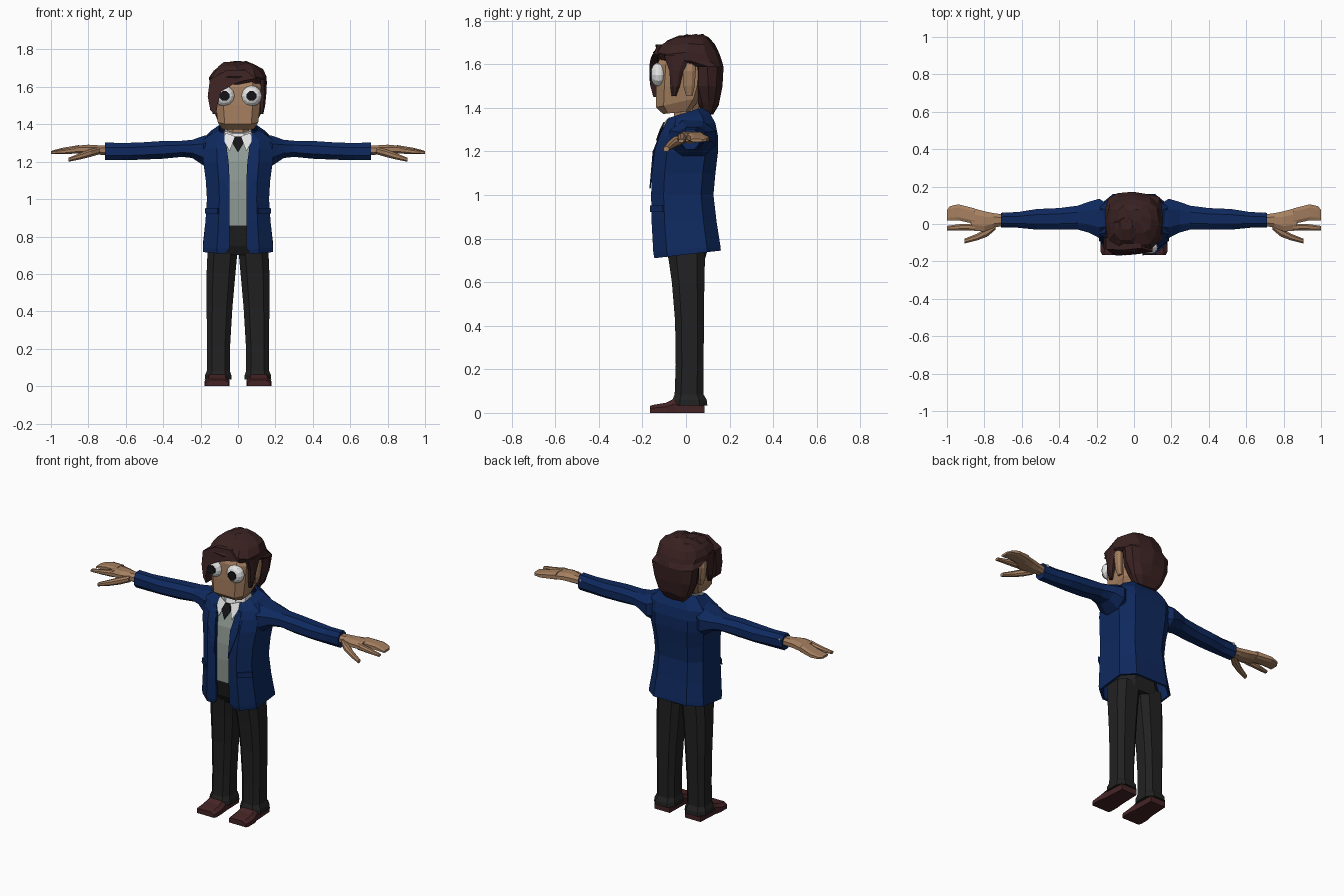
import bpy, bmesh, math, random
from mathutils import Vector

random.seed(4)


def material(name, r, g, b):
    m = bpy.data.materials.new(name)
    m.diffuse_color = (r, g, b, 1)
    return m


NAVY = material("navy cloth", 0.0045, 0.022, 0.112)
SKIN = material("skin", 0.38, 0.215, 0.118)
HAIR = material("dark brown hair", 0.042, 0.0155, 0.0155)
BLACK = material("charcoal cloth", 0.0155, 0.0155, 0.0155)
GREY = material("grey green knit", 0.28, 0.33, 0.30)
WHITE = material("white", 0.78, 0.78, 0.78)
SHOE = material("dark red leather", 0.06, 0.0175, 0.019)
INK = material("near black", 0.007, 0.007, 0.009)


def finish(name, bm, mat, recalc=True):
    if recalc:
        bmesh.ops.recalc_face_normals(bm, faces=bm.faces[:])
    me = bpy.data.meshes.new(name)
    bm.to_mesh(me)
    bm.free()
    me.materials.append(mat)
    ob = bpy.data.objects.new(name, me)
    bpy.context.collection.objects.link(ob)
    return ob


def loft(name, rings, mat, closed=True, jitter=0.0, side=1):
    """Skin a list of equal-length rings; side=-1 mirrors in x."""
    bm = bmesh.new()
    rows = [[bm.verts.new((p[0] * side + random.uniform(-jitter, jitter),
                           p[1] + random.uniform(-jitter, jitter),
                           p[2] + random.uniform(-jitter, jitter))) for p in r] for r in rings]
    n = len(rows[0])
    for a, b in zip(rows, rows[1:]):
        for i in range(n if closed else n - 1):
            k = (i + 1) % n
            bm.faces.new((a[i], a[k], b[k], b[i]))
    if closed:
        bm.faces.new(rows[0][::-1])
        bm.faces.new(rows[-1])
    return finish(name, bm, mat, closed)


def plate(name, pts, push, mat, side=1):
    """Extrude a polygon by a vector."""
    bm = bmesh.new()
    a = [bm.verts.new((p[0] * side, p[1], p[2])) for p in pts]
    b = [bm.verts.new((p[0] * side + push[0] * side, p[1] + push[1], p[2] + push[2])) for p in pts]
    bm.faces.new(a)
    bm.faces.new(b[::-1])
    for i in range(len(a)):
        k = (i + 1) % len(a)
        bm.faces.new((a[i], b[i], b[k], a[k]))
    return finish(name, bm, mat)


def octagon(u0, u1, v0, v1, c=0.27):
    """Rectangle with cut corners."""
    du, dv = (u1 - u0) * c, (v1 - v0) * c
    return [(u0 + du, v0), (u1 - du, v0), (u1, v0 + dv), (u1, v1 - dv),
            (u1 - du, v1), (u0 + du, v1), (u0, v1 - dv), (u0, v0 + dv)]


def z_rings(levels, c=0.27):
    """Levels: z front, z back, x0, x1, y front, y back."""
    return [[(x, y, zf + (zb - zf) * (y - f) / (b - f)) for x, y in octagon(x0, x1, f, b, c)]
            for zf, zb, x0, x1, f, b in levels]


def x_rings(levels, c=0.27):
    """Levels: x, y0, y1, z0, z1."""
    return [[(x, y, z) for y, z in octagon(y0, y1, z0, z1, c)] for x, y0, y1, z0, z1 in levels]


def sym(levels):
    return [(zf, zb, -w, w, f, b) for zf, zb, w, f, b in levels]


# Jacket: open-fronted shell
rings = []
for zf, zb, w, f, b, o in [
        (0.71, 0.745, 0.188, -0.145, 0.16, 0.065), (0.735, 0.765, 0.188, -0.150, 0.158, 0.046),
        (0.88, 0.88, 0.174, -0.158, 0.14, 0.045), (1.0, 1.0, 0.166, -0.16, 0.126, 0.045),
        (1.1, 1.1, 0.172, -0.157, 0.135, 0.045), (1.2, 1.2, 0.186, -0.145, 0.147, 0.05),
        (1.27, 1.27, 0.19, -0.123, 0.147, 0.06), (1.315, 1.33, 0.185, -0.10, 0.135, 0.07),
        (1.345, 1.375, 0.14, -0.085, 0.11, 0.072), (1.355, 1.405, 0.102, -0.075, 0.085, 0.074)]:
    d = (b - f) * 0.2
    m = max(o + 0.012, 0.6 * w)
    half = [(o, f), (m, f), (w, f + d), (w, b - d), (0.6 * w, b), (0, b)]
    loop = half + [(-x, y) for x, y in half[-2::-1]]
    rings.append([(x, y, zf + (zb - zf) * (y - f) / (b - f)) for x, y in loop])
jacket = loft("jacket", rings, NAVY, closed=False)
solid = jacket.modifiers.new("thickness", "SOLIDIFY")
solid.thickness = 0.014
solid.offset = -1

# Knit vest, trouser top and neck
loft("vest", z_rings(sym([
    (0.855, 0.855, 0.12, -0.14, 0.09), (1.0, 1.0, 0.12, -0.146, 0.09),
    (1.1, 1.1, 0.125, -0.143, 0.1), (1.2, 1.2, 0.135, -0.131, 0.11),
    (1.28, 1.28, 0.13, -0.104, 0.1), (1.335, 1.36, 0.08, -0.072, 0.07)])), GREY)
loft("trouser_top", z_rings(sym([
    (0.70, 0.70, 0.15, -0.075, 0.085), (0.75, 0.75, 0.155, -0.105, 0.1),
    (0.865, 0.865, 0.125, -0.132, 0.095)])), BLACK)
loft("neck", z_rings(sym([
    (1.27, 1.27, 0.06, -0.055, 0.06), (1.43, 1.43, 0.06, -0.055, 0.06)])), SKIN)

# Shirt collar and tie
loft("collar_band", z_rings(sym([
    (1.29, 1.33, 0.08, -0.09, 0.068), (1.352, 1.395, 0.07, -0.068, 0.066)])), WHITE)
plate("tie", [(-0.017, -0.095, 1.335), (0.017, -0.095, 1.335), (0.03, -0.113, 1.30),
              (0.0, -0.130, 1.25), (-0.03, -0.113, 1.30)], (0, -0.008, 0), INK)

# Head
loft("head", z_rings(sym([
    (1.372, 1.385, 0.085, -0.105, 0.02), (1.402, 1.45, 0.108, -0.138, 0.07),
    (1.5, 1.5, 0.118, -0.138, 0.09), (1.6, 1.6, 0.124, -0.132, 0.1),
    (1.67, 1.67, 0.1, -0.1, 0.09)]), 0.17), SKIN)

# Hair: main mass, then the swept fringe
rings = []
for z, w, f, b in [(1.372, 0.07, 0.07, 0.13), (1.42, 0.11, 0.05, 0.152), (1.5, 0.14, 0.036, 0.163),
                   (1.59, 0.15, 0.025, 0.168), (1.615, 0.15, -0.125, 0.166),
                   (1.65, 0.152, -0.15, 0.152), (1.69, 0.132, -0.115, 0.132),
                   (1.722, 0.09, -0.05, 0.105), (1.735, 0.04, 0.01, 0.075)]:
    rings.append([])
    for i in range(12):
        c, s = math.cos(math.tau * i / 12), math.sin(math.tau * i / 12)
        c, s = [math.copysign(abs(t) ** 0.75, t) for t in (c, s)]
        rings[-1].append((w * c, (f + b) / 2 + (b - f) / 2 * s, z))
loft("hair", rings, HAIR, jitter=0.006)
plate("fringe", [(0.10, -0.148, 1.645), (0.03, -0.16, 1.632), (-0.03, -0.166, 1.612),
                 (-0.09, -0.168, 1.575), (-0.108, -0.166, 1.51), (-0.118, -0.15, 1.45),
                 (-0.148, -0.135, 1.475), (-0.162, -0.13, 1.55), (-0.15, -0.135, 1.64),
                 (-0.06, -0.14, 1.69), (0.04, -0.13, 1.69)], (0, 0.06, 0), HAIR)
loft("crown_tuft", z_rings([
    (1.67, 1.67, -0.13, 0.06, -0.125, 0.04), (1.71, 1.71, -0.105, 0.02, -0.085, 0.04),
    (1.733, 1.733, -0.075, -0.01, -0.03, 0.03)]), HAIR)

for side, tag in ((1, "right"), (-1, "left")):
    # Face parts
    loft(tag + "_ear", z_rings([
        (1.455, 1.455, 0.105, 0.125, 0.0, 0.03), (1.5, 1.5, 0.105, 0.138, -0.012, 0.04),
        (1.57, 1.57, 0.105, 0.147, -0.015, 0.045), (1.61, 1.61, 0.105, 0.14, -0.01, 0.04)]),
        SKIN, side=side)
    loft(tag + "_sideburn", z_rings([
        (1.455, 1.455, 0.115, 0.135, -0.066, -0.045), (1.5, 1.5, 0.112, 0.145, -0.072, -0.028),
        (1.57, 1.57, 0.11, 0.152, -0.076, -0.012), (1.64, 1.64, 0.11, 0.15, -0.1, 0.03)]),
        HAIR, side=side)
    bm = bmesh.new()
    bmesh.ops.create_uvsphere(bm, u_segments=12, v_segments=8, radius=0.056)
    for v in bm.verts:
        x, y, z = v.co
        v.co = Vector((x + 0.072 * side, -0.126 - z * 0.68, y + 1.552))
    finish(tag + "_eye", bm, WHITE)
    plate(tag + "_pupil", [(0.072 + 0.028 * math.cos(math.tau * (i + 0.5) / 8), -0.167,
                            1.552 + 0.028 * math.sin(math.tau * (i + 0.5) / 8)) for i in range(8)],
          (0, 0.009, 0), INK, side)

    # Collar point, lapel, pocket flap
    plate(tag + "_collar_point", [(0.012, -0.092, 1.335), (0.07, -0.075, 1.355), (0.073, -0.098, 1.31),
                                  (0.046, -0.124, 1.255)], (0, -0.006, 0), WHITE, side)
    plate(tag + "_lapel", [(0.046, -0.162, 1.03), (0.052, -0.147, 1.2), (0.073, -0.1, 1.315),
                           (0.1, -0.104, 1.305), (0.105, -0.147, 1.2)], (0, -0.006, 0), NAVY, side)
    plate(tag + "_pocket_flap", [(0.104, -0.159, 0.952), (0.17, -0.102, 0.952),
                                 (0.173, -0.100, 0.922), (0.105, -0.159, 0.922)],
          (0.005, -0.006, 0), NAVY, side)

    # Sleeve and cuff button
    loft(tag + "_sleeve", x_rings([
        (0.11, -0.05, 0.085, 1.18, 1.355), (0.185, -0.075, 0.135, 1.18, 1.338),
        (0.245, -0.045, 0.118, 1.22, 1.317), (0.30, -0.03, 0.098, 1.226, 1.312),
        (0.40, -0.03, 0.085, 1.216, 1.311), (0.52, -0.03, 0.08, 1.211, 1.303),
        (0.62, -0.02, 0.064, 1.208, 1.300), (0.71, -0.02, 0.06, 1.208, 1.303)]), NAVY, side=side)
    plate(tag + "_cuff_button", [(0.685, 0.055, 1.272), (0.697, 0.055, 1.272),
                                 (0.697, 0.055, 1.286), (0.685, 0.055, 1.286)],
          (0, 0.007, 0.003), WHITE, side)

    # Hand: palm, finger group, forefinger, thumb
    loft(tag + "_palm", x_rings([
        (0.69, -0.008, 0.05, 1.235, 1.285), (0.75, -0.02, 0.058, 1.238, 1.288),
        (0.80, -0.04, 0.068, 1.24, 1.291), (0.87, -0.035, 0.087, 1.245, 1.285)]), SKIN, side=side)
    loft(tag + "_fingers", x_rings([
        (0.85, 0.0, 0.083, 1.245, 1.289), (0.94, 0.02, 0.105, 1.243, 1.274),
        (0.985, 0.02, 0.095, 1.243, 1.262), (1.0, 0.02, 0.075, 1.244, 1.257)], 0.2), SKIN, side=side)
    loft(tag + "_forefinger", x_rings([
        (0.85, -0.036, 0.002, 1.245, 1.284), (0.93, -0.034, 0.0, 1.24, 1.268),
        (1.0, -0.035, -0.01, 1.24, 1.256)]), SKIN, side=side)
    loft(tag + "_thumb", x_rings([
        (0.74, -0.03, 0.01, 1.24, 1.278), (0.785, -0.068, -0.018, 1.227, 1.268),
        (0.84, -0.088, -0.052, 1.213, 1.248), (0.905, -0.104, -0.078, 1.2, 1.222)]), SKIN, side=side)

    # Trouser leg with flared cuff
    loft(tag + "_trouser_leg", z_rings([
        (0.035, 0.035, 0.034, 0.178, -0.065, 0.098), (0.06, 0.06, 0.036, 0.176, -0.062, 0.095),
        (0.085, 0.085, 0.044, 0.165, -0.052, 0.08), (0.22, 0.22, 0.042, 0.165, -0.047, 0.08),
        (0.42, 0.42, 0.03, 0.168, -0.05, 0.083), (0.6, 0.6, 0.014, 0.168, -0.065, 0.084),
        (0.74, 0.74, 0.001, 0.162, -0.085, 0.088)], 0.22), BLACK, side=side)

    # Shoe
    shoe = []
    for y, x0, x1, top in [(-0.165, 0.052, 0.17, 0.032), (-0.15, 0.045, 0.178, 0.037),
                           (-0.09, 0.045, 0.178, 0.047), (-0.05, 0.05, 0.168, 0.068),
                           (0.085, 0.054, 0.16, 0.068)]:
        shoe.append([(x0, y, 0), (x1, y, 0), (x1, y, top * 0.6), (x1 - 0.02, y, top),
                     (x0 + 0.02, y, top), (x0, y, top * 0.6)])
    loft(tag + "_shoe", shoe, SHOE, side=side)
